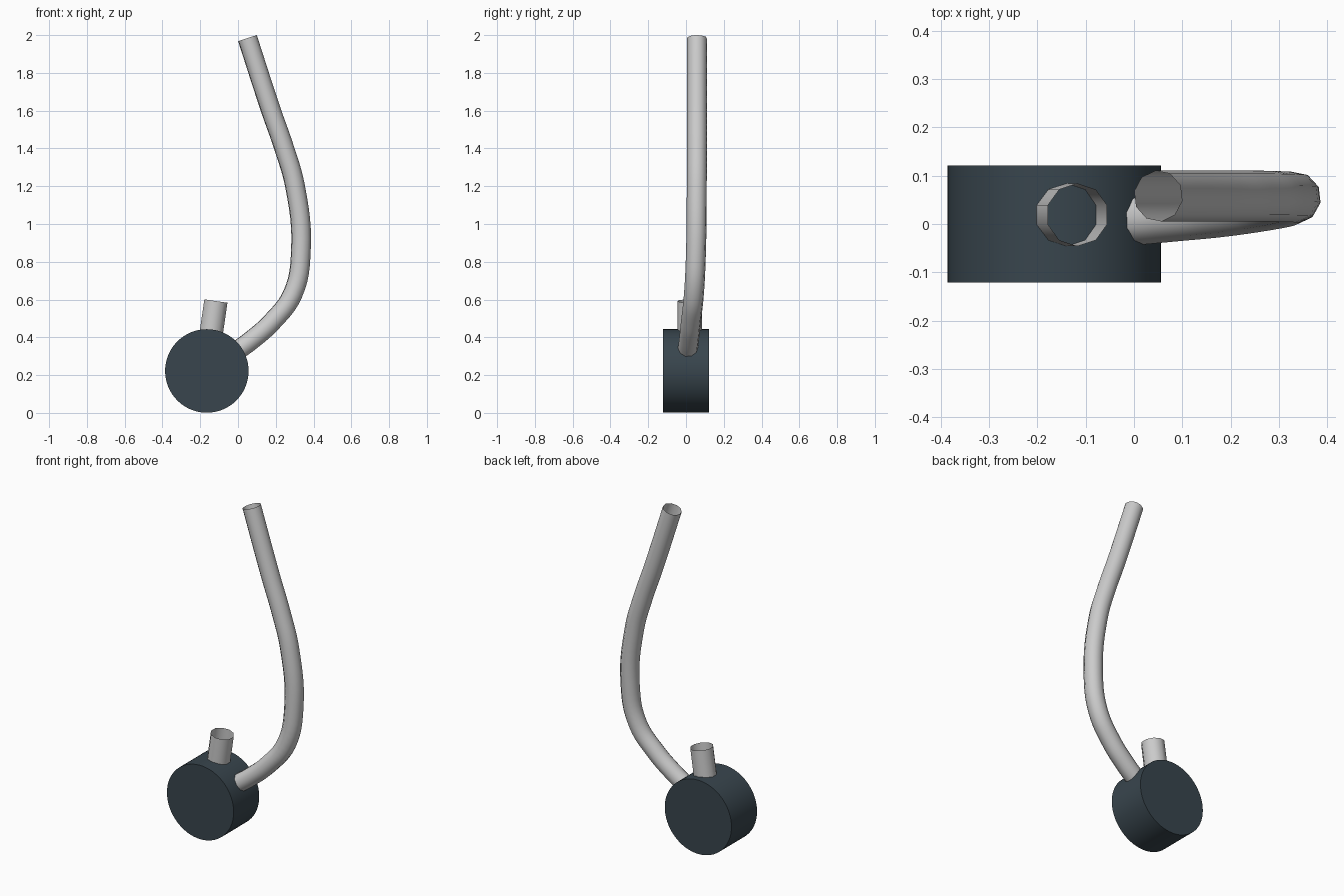
import bpy, math
from mathutils import Vector

if "Cube" in bpy.data.objects:
    bpy.data.objects.remove(bpy.data.objects["Cube"])


def smooth(obj):
    bpy.ops.object.select_all(action='DESELECT')
    obj.select_set(True)
    bpy.context.view_layer.objects.active = obj
    bpy.ops.object.shade_smooth_by_angle(angle=math.radians(40))


def tube(name, points, radius):
    """Open ten-sided tube along a smooth path."""
    curve = bpy.data.curves.new(name, 'CURVE')
    curve.dimensions = '3D'
    curve.bevel_depth = radius
    curve.bevel_resolution = 3
    curve.resolution_u = 6
    spline = curve.splines.new('BEZIER')
    spline.bezier_points.add(len(points) - 1)
    for bp, co in zip(spline.bezier_points, points):
        bp.co = co
        bp.handle_left_type = bp.handle_right_type = 'AUTO'
    obj = bpy.data.objects.new(name, curve)
    bpy.context.collection.objects.link(obj)
    bpy.ops.object.select_all(action='DESELECT')
    obj.select_set(True)
    bpy.context.view_layer.objects.active = obj
    bpy.ops.object.convert(target='MESH')
    smooth(bpy.context.view_layer.objects.active)


# dark round drum lying on its side
bpy.ops.mesh.primitive_cylinder_add(vertices=64, radius=0.221, depth=0.242,
                                    location=(-0.165, 0, 0.222),
                                    rotation=(math.pi / 2, 0, 0))
drum = bpy.context.object
drum.name = "drum"
mat = bpy.data.materials.new("dark_slate")
mat.diffuse_color = (0.04, 0.06, 0.075, 1)
mat.use_nodes = True
mat.node_tree.nodes["Principled BSDF"].inputs["Base Color"].default_value = mat.diffuse_color
drum.data.materials.append(mat)
smooth(drum)

# long curved pipe rising from the side of the drum
tube("long_pipe", [(-0.01, 0.008, 0.325), (0.075, 0.016, 0.388),
                   (0.18, 0.026, 0.482), (0.29, 0.042, 0.63),
                   (0.333, 0.053, 0.86), (0.302, 0.057, 1.2),
                   (0.245, 0.058, 1.4), (0.175, 0.058, 1.6),
                   (0.05, 0.058, 1.984)], 0.053)

# short open stub on top of the drum
base = bpy.ops.mesh.primitive_cylinder_add
start, end = Vector((-0.142, 0.019, 0.42)), Vector((-0.117, 0.019, 0.592))
axis = end - start
base(vertices=10, radius=0.065, depth=axis.length, end_fill_type='NOTHING',
     location=(start + end) / 2, rotation=(0, math.atan2(axis.x, axis.z), 0))
stub = bpy.context.object
stub.name = "short_stub"
smooth(stub)
